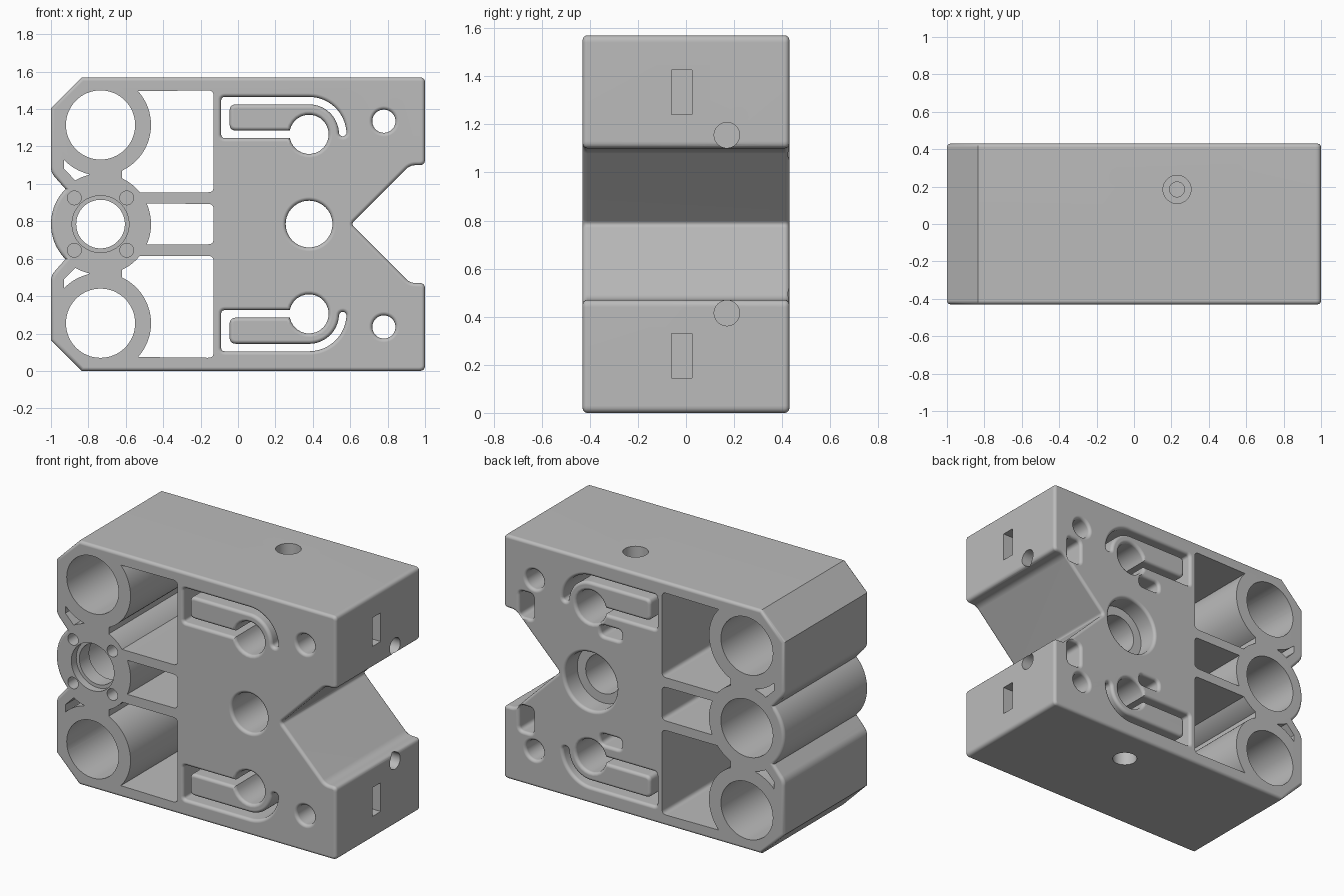
import bpy, bmesh
from math import sin, cos, pi, radians
from mathutils import Vector, Matrix

H, D = 1.57, 0.43          # block height and half depth
MID = H / 2
FILLET = 0.02

if "Cube" in bpy.data.objects:
    bpy.data.objects.remove(bpy.data.objects["Cube"])


# ---- 2D helpers (outlines run counter-clockwise in x, z) ----
def arc(cx, cz, r, a0, a1, n=24):
    angles = [radians(a0 + (a1 - a0) * i / n) for i in range(n + 1)]
    return [(cx + r * cos(a), cz + r * sin(a)) for a in angles]


def circle(cx, cz, r, n=64):
    return arc(cx, cz, r, 0, 360, n)[:-1]


def corners(pts):
    """Round every point given as (x, z, size); plain (x, z) points stay."""
    out = []
    for i, p in enumerate(pts):
        if len(p) == 2:
            out.append(p)
            continue
        c = Vector(p[:2])
        a = c + (Vector(pts[i - 1][:2]) - c).normalized() * p[2]
        b = c + (Vector(pts[(i + 1) % len(pts)][:2]) - c).normalized() * p[2]
        for k in range(6):
            t = k / 5
            out.append(tuple(a * (1 - t) ** 2 + c * 2 * t * (1 - t) + b * t * t))
    return out


def rect(x0, x1, z0, z1, r=None):
    pts = [(x0, z0), (x1, z0), (x1, z1), (x0, z1)]
    return corners([(*p, r) for p in pts]) if r else pts


def flip(pts):
    return [(x, H - z) for x, z in reversed(pts)]


def offset(pts, d):
    out = []
    for i, p in enumerate(pts):
        p, a, b = Vector(p), Vector(pts[i - 1]), Vector(pts[(i + 1) % len(pts)])
        u, v = (p - a).normalized(), (b - p).normalized()
        n1, n2 = Vector((u.y, -u.x)), Vector((v.y, -v.x))
        out.append(p + (n1 + n2) * d / (1 + n1.dot(n2)))
    return out


# ---- 3D helpers ----
def make_object(name, bm):
    bmesh.ops.recalc_face_normals(bm, faces=bm.faces)
    mesh = bpy.data.meshes.new(name)
    bm.to_mesh(mesh)
    bm.free()
    obj = bpy.data.objects.new(name, mesh)
    bpy.context.scene.collection.objects.link(obj)
    return obj


def loft(name, outline, layers):
    """Stack copies of the outline along y; layers are (y, offset)."""
    bm = bmesh.new()
    rings = [[bm.verts.new((p[0], y, p[1])) for p in offset(outline, d)] for y, d in layers]
    n = len(outline)
    for lo, hi in zip(rings, rings[1:]):
        for i in range(n):
            j = (i + 1) % n
            bm.faces.new((lo[i], lo[j], hi[j], hi[i]))
    bm.faces.new(rings[0])
    bm.faces.new(rings[-1])
    return make_object(name, bm)


# Quarter-round steps as (depth below the face, offset)
ROUND = [(FILLET * (1 - cos(t)), FILLET * (1 - sin(t))) for t in (i * pi / 8 for i in range(5))]
FRONT = [(-D - 0.03, FILLET)] + [(-D + d, o) for d, o in ROUND]
BACK = [(-y, o) for y, o in reversed(FRONT)]


def cut(cutter):
    mod = block.modifiers.new("cut", 'BOOLEAN')
    mod.operation, mod.solver, mod.object = 'DIFFERENCE', 'EXACT', cutter
    bpy.context.view_layer.objects.active = block
    bpy.ops.object.modifier_apply(modifier=mod.name)
    bpy.data.objects.remove(cutter)


def cut_pair(outline, layers):
    """Cut the outline and its copy mirrored about mid height."""
    for pts in (outline, flip(outline)):
        cut(loft("cutter", pts, layers))


def drill(start, end, r):
    a, b = Vector(start), Vector(end)
    bm = bmesh.new()
    turn = (b - a).to_track_quat('Z', 'Y').to_matrix().to_4x4()
    bmesh.ops.create_cone(bm, cap_ends=True, segments=40, radius1=r, radius2=r,
                          depth=(b - a).length, matrix=Matrix.Translation((a + b) / 2) @ turn)
    cut(make_object("drill", bm))


# ---- Solid block with V notch and scalloped end ----
TX, TZ, RING = -0.735, 1.315, 0.27
right_top = [(0.605, MID, 0.02), (0.92, 1.1, 0.03), (1, 1.1, 0.03), (1, H, 0.03)]
left_top = [(-0.835, H), (-1, 1.405), (-1, 1.06, 0.03)]
lower_right = [(x, H - z, r) for x, z, r in reversed(right_top[1:])]
lower_left = [(-1, H - 1.06, 0.03), (-1, H - 1.405), (-0.835, 0)]
outline = corners(right_top + left_top + arc(TX, MID, 0.265, 135, 225) + lower_left + lower_right)
body = [(-D + d, -o) for d, o in ROUND]
block = loft("bearing_block", outline, body + [(-y, o) for y, o in reversed(body)])

THROUGH = [(-D - 0.1, 0), (D + 0.1, 0)]

# Windows between the tubes
window = corners(arc(TX, TZ, RING, 42, -64.8) + arc(TX, MID, RING, 64.8, 39)
                 + [(-0.13, 0.955, 0.03), (-0.13, 1.5, 0.03)])
cut_pair(window, THROUGH)
centre_window = corners(arc(TX, MID, RING, 24, -24)
                        + [(-0.13, MID - 0.108, 0.03), (-0.13, MID + 0.108, 0.03)])
cut(loft("cutter", centre_window, THROUGH))
gusset = arc(TX, TZ, RING, 224, 257) + arc(TX, MID, RING, 103, 120, 8) + [(-0.93, 1.08)]
cut_pair(gusset, THROUGH)

# Tube bores and stepped middle bore with flange holes
cut_pair(circle(TX, TZ, 0.185), THROUGH)
cut(loft("cutter", circle(TX, MID, 0.185), [(-0.28, 0), (D + 0.1, 0)]))
cut(loft("cutter", circle(TX, MID, 0.13), [(-D - 0.1, 0), (0, 0)]))
cut(loft("cutter", circle(TX, MID, 0.152), [(-D - 0.1, 0), (-D + 0.05, 0)]))
for sx in (-0.14, 0.14):
    cut_pair(circle(TX + sx, MID + 0.14, 0.037, 32), [(-D - 0.1, 0), (-D + 0.1, 0)])

# Clamp slits with round seats
BX, BZ = 0.38, 1.265
slit = corners(arc(BX, BZ, 0.2, 3, 90)
               + [(-0.09, BZ + 0.2, 0.02), (-0.09, BZ - 0.02, 0.02)]
               + arc(BX, BZ, 0.105, 191, 529)
               + [(-0.045, BZ + 0.02, 0.035), (-0.045, BZ + 0.16, 0.035)]
               + arc(BX, BZ, 0.16, 90, 3)
               + arc(BX + 0.18, BZ + 0.009, 0.02, 183, 363, 8)[1:-1])
cut_pair(slit, FRONT + BACK)

# Main shaft hole with rear counterbore, and corner mounting holes
cut(loft("cutter", circle(BX, MID, 0.125), FRONT + [(D, 0)]))
cut(loft("cutter", circle(BX, MID, 0.185), [(D - 0.13, 0)] + BACK))
cut_pair(circle(0.78, 1.335, 0.062, 40), FRONT + BACK)

# Rear nut pockets and side slots
cut_pair(rect(0.79, 0.89, 1.07, 1.235, 0.03), [(0.08, 0)] + BACK)
cut_pair(rect(0.16, 0.31, 1.1, 1.17, 0.03), [(0.1, 0)] + BACK)
cut_pair(rect(0.7, 1.1, 1.24, 1.425), [(-0.06, 0), (0.025, 0)])

# Side and clamp screw holes
for up in (True, False):
    def at(z):
        return z if up else H - z
    drill((1.1, 0.17, at(1.155)), (0.75, 0.17, at(1.155)), 0.053)
    drill((0.23, 0.185, at(1.65)), (0.23, 0.185, at(1.41)), 0.075)
    drill((0.23, 0.185, at(1.5)), (0.23, 0.185, at(1.13)), 0.04)

# ---- Colour and shading ----
grey = bpy.data.materials.new("plain_grey")
grey.use_nodes = True
colour = (0.5, 0.5, 0.5, 1)
grey.diffuse_color = colour
grey.node_tree.nodes["Principled BSDF"].inputs["Base Color"].default_value = colour
block.data.materials.clear()
block.data.materials.append(grey)

bpy.ops.object.select_all(action='DESELECT')
block.select_set(True)
bpy.context.view_layer.objects.active = block
bpy.ops.object.shade_smooth_by_angle(angle=radians(30))
weighted = block.modifiers.new("clean_normals", 'WEIGHTED_NORMAL')
weighted.keep_sharp = True
